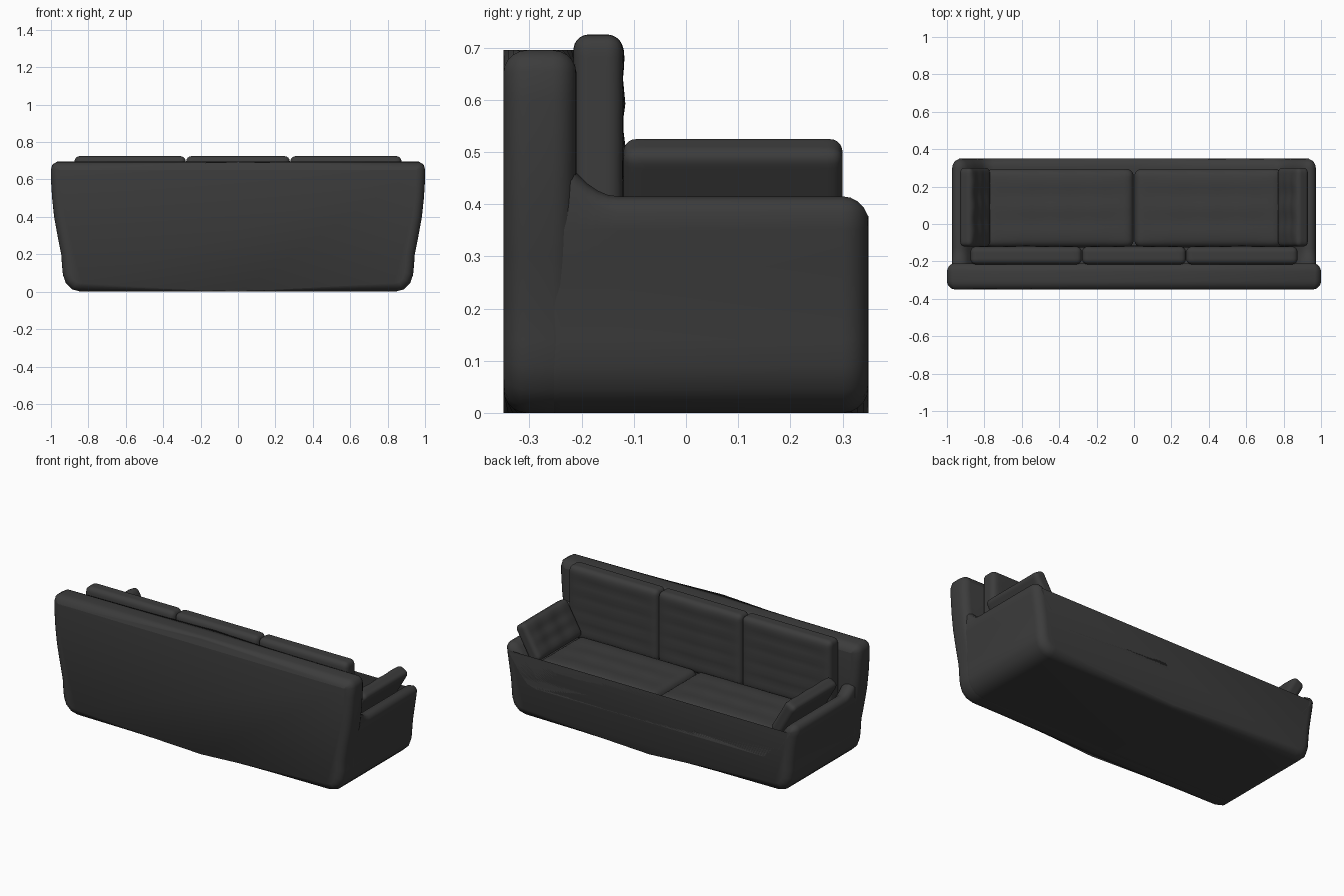
import bpy, bmesh, math
from mathutils import Vector, Matrix

if "Cube" in bpy.data.objects:
    bpy.data.objects.remove(bpy.data.objects["Cube"], do_unlink=True)

fabric = bpy.data.materials.new("charcoal_fabric")
fabric.use_nodes = True
colour = (0.045, 0.045, 0.045, 1)
fabric.diffuse_color = colour
fabric.node_tree.nodes["Principled BSDF"].inputs["Base Color"].default_value = colour
fabric.node_tree.nodes["Principled BSDF"].inputs["Roughness"].default_value = 0.8


def finish(name, bm, angle=60):
    bmesh.ops.recalc_face_normals(bm, faces=bm.faces)
    mesh = bpy.data.meshes.new(name)
    bm.to_mesh(mesh)
    bm.free()
    mesh.materials.append(fabric)
    ob = bpy.data.objects.new(name, mesh)
    bpy.context.collection.objects.link(ob)
    bpy.ops.object.select_all(action="DESELECT")
    ob.select_set(True)
    bpy.context.view_layer.objects.active = ob
    bpy.ops.object.shade_smooth_by_angle(angle=math.radians(angle))
    return ob


def loft(name, half, depths, shape, bevel):
    """Mirror a half profile in x and sweep it along y."""
    outline = half + [(-x, z) for x, z in reversed(half)]
    bm = bmesh.new()
    rings = [[bm.verts.new(shape(x, y, z)) for x, z in outline] for y in depths]
    n = len(outline)
    for a, b in zip(rings, rings[1:]):
        for i in range(n):
            j = (i + 1) % n
            bm.faces.new((a[i], a[j], b[j], b[i]))
    bm.faces.new(rings[0])
    bm.faces.new(rings[-1])
    # round the rim of both end caps
    bmesh.ops.recalc_face_normals(bm, faces=bm.faces)
    rim = [e for e in bm.edges if e.calc_face_angle(0) > math.radians(65)]
    bmesh.ops.bevel(bm, geom=rim, offset=bevel, segments=5, profile=0.5, affect="EDGES")
    return finish(name, bm)


def cushion(name, size, centre, turn, radius, rows, cols, dent, puff):
    """Rounded box whose local +z face is softly quilted."""
    bm = bmesh.new()
    bmesh.ops.create_cube(bm, size=2)
    bmesh.ops.subdivide_edges(bm, edges=bm.edges[:], cuts=23, use_grid_fill=True)
    half = Vector(size) / 2
    for v in bm.verts:
        t = v.co.copy()
        p = Vector([math.sin(c * math.pi / 2) * h for c, h in zip(t, half)])
        core = Vector([max(-(h - radius), min(h - radius, c)) for c, h in zip(p, half)])
        if (p - core).length > 0:
            p = core + (p - core).normalized() * radius
        u, w = p.x / half.x, p.y / half.y
        mask = max(0, 1 - u ** 4) * max(0, 1 - w ** 4)
        if p.z > 0:
            wave = math.cos(cols * math.pi * u) * 0.4 + math.cos(rows * math.pi * w) * 0.6
            p.z += mask * (puff + dent * wave)
        v.co = p
    bmesh.ops.transform(bm, matrix=Matrix.Translation(centre) @ turn, verts=bm.verts)
    return finish(name, bm, 80)


# base with flared arms, rising softly where the arms meet the backrest
base_half = [(0, 0), (.84, 0), (.885, .012), (.92, .045), (.936, .09), (.94, .14),
             (.945, .2), (.957, .28), (.968, .35), (.972, .385), (.962, .406),
             (.942, .415), (.915, .411), (.89, .39), (.85, .335), (.81, .275),
             (.785, .25), (.75, .24), (0, .24)]


def arm_rise(x, y, z):
    lift = max(0, (-.13 - y) / .08)
    return (x, y, z + (.045 * min(lift, 1.5) ** 2 if z > .37 else 0))


loft("base_and_arms", base_half, [-.30, -.24, -.21, -.19, -.17, -.15, -.13, .35],
     arm_rise, .05)

# tall backrest, wider at the top
back_half = [(0, 0), (.84, 0), (.885, .012), (.92, .045), (.936, .09), (.941, .14),
             (.945, .2), (.965, .3), (.983, .4), (.994, .5), (1, .6), (1, .655),
             (.992, .68), (.968, .695), (0, .695)]
loft("backrest", back_half, [-.35, -.21], lambda x, y, z: (x, y, z), .045)

# seat cushions
flat = Matrix.Identity(4)
for side, sx in (("left", 1), ("right", -1)):
    cushion(side + "_seat_cushion", (.79, .42, .13), (sx * .397, .085, .268), flat,
            .04, 3, 4, .004, .006)

# back cushions
upright = Matrix.Rotation(math.radians(-90), 4, "X")
for name, x, width in (("left", .577, .595), ("middle", 0, .555), ("right", -.577, .595)):
    cushion(name + "_back_cushion", (width, .43, .095), (x, -.1685, .51), upright,
            .03, 5, 2, .004, .001)

# throw pillows leaning on the arms
for side, sx in (("left", 1), ("right", -1)):
    lean = Matrix.Rotation(math.radians(-60 * sx), 4, "Y")
    cushion(side + "_throw_pillow", (.225, .42, .075), (sx * .85, .09, .418), lean,
            .025, 3, 3, .005, .002)
